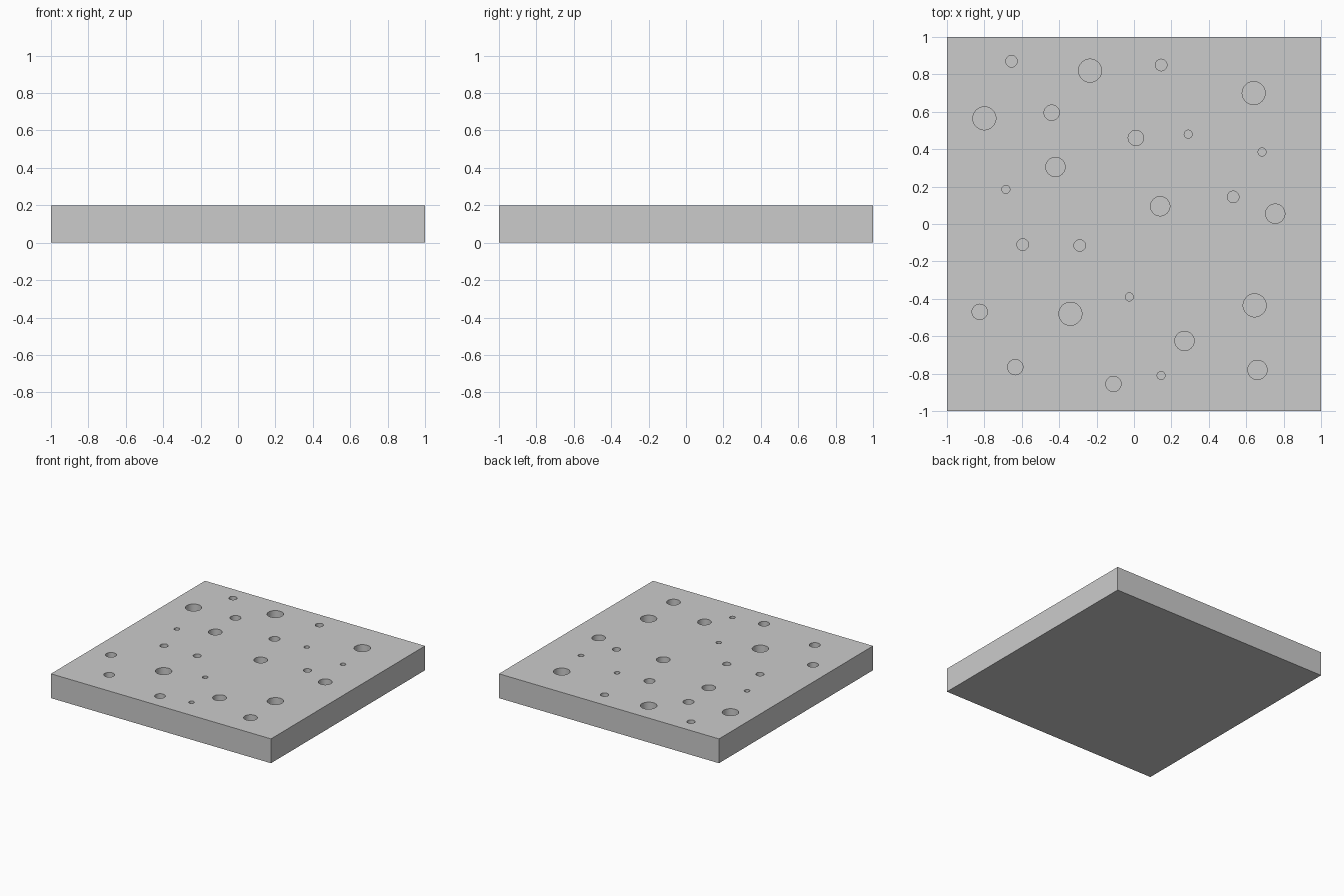
import bpy, bmesh
from mathutils import Matrix

if "Cube" in bpy.data.objects:
    bpy.data.objects.remove(bpy.data.objects["Cube"])

THICK, DEPTH = 0.2, 0.1

# hole radius -> hole centres on the top face
HOLES = {
    0.0615: [(-0.235, 0.82), (0.64, 0.70), (-0.80, 0.565), (-0.34, -0.48), (0.645, -0.435)],
    0.0515: [(-0.42, 0.305), (0.14, 0.095), (0.755, 0.055), (0.27, -0.625), (0.66, -0.78)],
    0.041: [(-0.44, 0.595), (0.01, 0.46), (-0.825, -0.47), (-0.635, -0.765), (-0.11, -0.855)],
    0.031: [(-0.655, 0.87), (0.145, 0.85), (0.53, 0.145), (-0.595, -0.11), (-0.29, -0.115)],
    0.0215: [(0.29, 0.48), (0.685, 0.385), (-0.685, 0.185), (-0.025, -0.39), (0.145, -0.81)],
}

# square slab
bpy.ops.mesh.primitive_cube_add(size=1, location=(0, 0, THICK / 2))
slab = bpy.context.object
slab.name = "slab"
slab.scale = (2, 2, THICK)
bpy.ops.object.transform_apply(location=True, scale=True)

# one cutter holding every drill cylinder
bm = bmesh.new()
for radius, centres in HOLES.items():
    for x, y in centres:
        bmesh.ops.create_cone(bm, cap_ends=True, segments=48, radius1=radius, radius2=radius,
                              depth=2 * DEPTH, matrix=Matrix.Translation((x, y, THICK)))
mesh = bpy.data.meshes.new("hole_cutter")
bm.to_mesh(mesh)
bm.free()
cutter = bpy.data.objects.new("hole_cutter", mesh)
bpy.context.collection.objects.link(cutter)
cutter.hide_render = True

# drill the blind holes
mod = slab.modifiers.new("holes", 'BOOLEAN')
mod.operation, mod.solver, mod.object = 'DIFFERENCE', 'EXACT', cutter
bpy.context.view_layer.objects.active = slab
bpy.ops.object.modifier_apply(modifier=mod.name)
bpy.data.objects.remove(cutter)

# round hole walls, crisp edges
bpy.ops.object.select_all(action='DESELECT')
slab.select_set(True)
bpy.ops.object.shade_smooth_by_angle()
